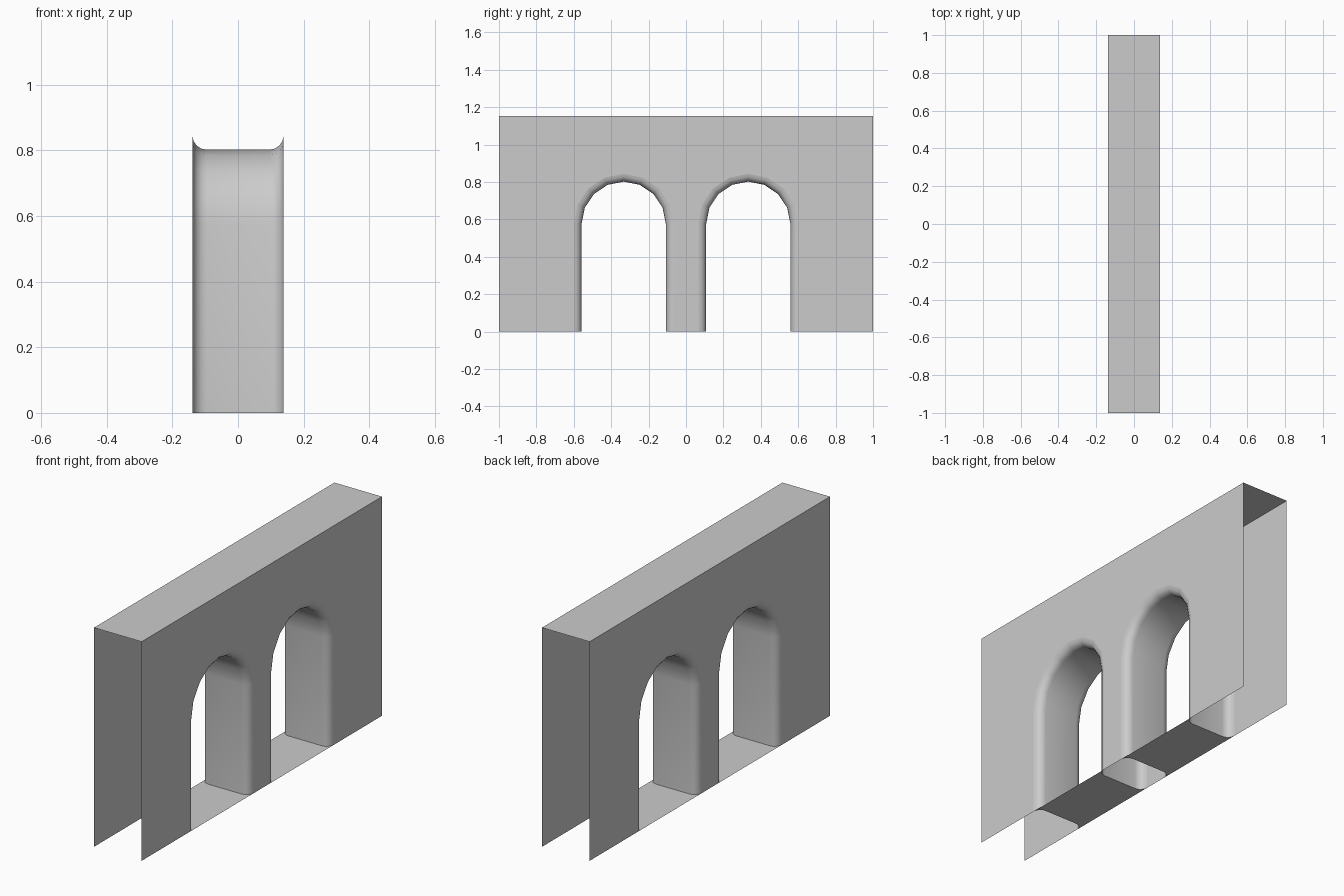
import bpy
from math import sin, cos, pi

if "Cube" in bpy.data.objects:
    bpy.data.objects.remove(bpy.data.objects["Cube"])

HALF_X, TOP = 0.1385, 1.154        # wall half thickness and height
CENTRE, R, SPRING = 0.333, 0.225, 0.577
FILLET, ARC, STEPS = 0.042, 8, 4


def make(name, verts, faces, smooth=False):
    me = bpy.data.meshes.new(name)
    me.from_pydata(verts, [], faces)
    ob = bpy.data.objects.new(name, me)
    bpy.context.collection.objects.link(ob)
    if smooth:
        for p in me.polygons:
            p.use_smooth = True
    return ob


def arch(cy, grow):
    """Arch outline from left foot to right foot as (y, z) points."""
    r = R + grow
    arc = [(cy - r * cos(pi * i / ARC), SPRING + r * sin(pi * i / ARC))
           for i in range(ARC + 1)]
    return [(cy - r, 0)] + arc + [(cy + r, 0)]


# Rounded section across the wall thickness: (x, opening growth)
half = [(HALF_X - FILLET + FILLET * sin(t), FILLET * (1 - cos(t)))
        for t in [pi / 2 * i / STEPS for i in range(STEPS + 1)]]
section = [(-x, g) for x, g in reversed(half)] + half

# Two wall faces with arched notches
outline = [(-1, 0)] + arch(-CENTRE, FILLET) + arch(CENTRE, FILLET) + [(1, 0), (1, TOP), (-1, TOP)]
n = len(outline)
for name, x in (("wall_face_right", HALF_X), ("wall_face_left", -HALF_X)):
    order = list(range(n)) if x > 0 else list(reversed(range(n)))
    make(name, [(x, y, z) for y, z in outline], [order])

# Top slab, ends and pillar bottoms stay open
make("wall_top", [(-HALF_X, -1, TOP), (HALF_X, -1, TOP), (HALF_X, 1, TOP), (-HALF_X, 1, TOP)],
     [(0, 1, 2, 3)])

for side, cy in (("front", -CENTRE), ("back", CENTRE)):
    # Arch lining with rounded edges
    verts = [(x, y, z) for x, g in section for y, z in arch(cy, g)]
    m = ARC + 3
    faces = [(a * m + b, a * m + b + 1, (a + 1) * m + b + 1, (a + 1) * m + b)
             for a in range(len(section) - 1) for b in range(m - 1)]
    make(side + "_arch_lining", verts, faces, smooth=True)

    # Passage floor following the rounded jambs
    rim = [(x, cy + R + g, 0) for x, g in reversed(section)]
    rim += [(x, cy - R - g, 0) for x, g in section]
    make(side + "_passage_floor", rim, [list(reversed(range(len(rim))))[::-1]])

# Point the floors upward
for ob in bpy.data.objects:
    if ob.name.endswith("floor") and ob.data.polygons[0].normal.z < 0:
        ob.data.flip_normals()
